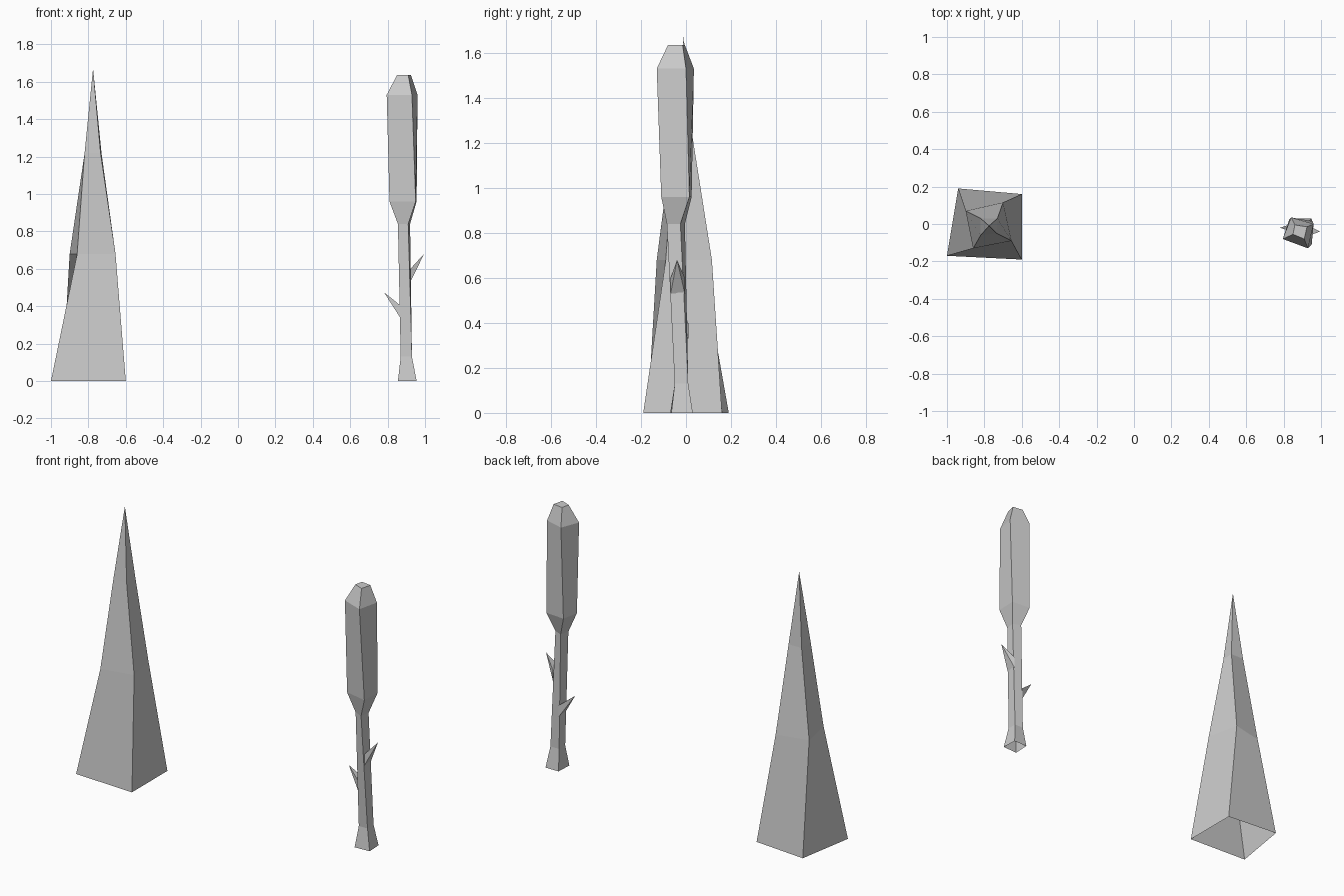
import bpy

if "Cube" in bpy.data.objects:
    bpy.data.objects.remove(bpy.data.objects["Cube"])


def loft(name, rings, tip=None, cap=False):
    """Join four-sided rings (z, corners) bottom to top; underside stays open."""
    verts = [(x, y, z) for z, ring in rings for x, y in ring]
    faces = []
    for r in range(len(rings) - 1):
        for i in range(4):
            j = (i + 1) % 4
            a = 4 * r
            faces.append((a + i, a + j, a + 4 + j, a + 4 + i))
    top = 4 * (len(rings) - 1)
    if tip:
        verts.append(tip)
        faces += [(top + i, top + (i + 1) % 4, len(verts) - 1) for i in range(4)]
    if cap:
        faces.append(tuple(range(top, top + 4)))
    return make(name, verts, faces)


def make(name, verts, faces):
    mesh = bpy.data.meshes.new(name)
    mesh.from_pydata(verts, [], faces)
    mesh.update()
    ob = bpy.data.objects.new(name, mesh)
    bpy.context.collection.objects.link(ob)
    return ob


def thorn(name, x, y0, y1, z0, z1, tip):
    """Four-sided thorn growing out of the stem side."""
    base = [(x, y0, z0), (x, y1, z0), (x, y1, z1), (x, y0, z1)]
    faces = [(0, 1, 4), (1, 2, 4), (2, 3, 4), (3, 0, 4)]
    if tip[0] < x:
        faces = [f[::-1] for f in faces]
    make(name, base + [tip], faces)


# Tall pointed spire
loft("spire", [
    (0.00, [(-1.00, -0.17), (-0.60, -0.19), (-0.60, 0.16), (-0.94, 0.19)]),
    (0.68, [(-0.86, -0.13), (-0.655, -0.09), (-0.70, 0.115), (-0.90, 0.07)]),
    (1.22, [(-0.82, -0.06), (-0.735, -0.05), (-0.73, 0.03), (-0.82, 0.03)]),
], tip=(-0.775, -0.01, 1.67))

# Slim stem with a thick twisted head
loft("stem_and_head", [
    (0.00, [(0.855, -0.07), (0.955, -0.065), (0.95, 0.03), (0.86, 0.03)]),
    (0.13, [(0.87, -0.05), (0.93, -0.05), (0.93, 0.01), (0.87, 0.01)]),
    (0.84, [(0.855, -0.06), (0.91, -0.085), (0.92, -0.025), (0.87, -0.005)]),
    (0.96, [(0.81, -0.08), (0.95, -0.11), (0.955, 0.015), (0.83, 0.025)]),
    (1.53, [(0.795, -0.08), (0.93, -0.13), (0.96, 0.0), (0.84, 0.035)]),
    (1.635, [(0.85, -0.055), (0.91, -0.08), (0.925, -0.015), (0.86, -0.005)]),
], cap=True)

# Two upturned thorns on opposite sides
thorn("left_thorn", 0.873, -0.05, 0.01, 0.33, 0.40, (0.78, -0.02, 0.475))
thorn("right_thorn", 0.922, -0.068, -0.005, 0.53, 0.60, (0.995, -0.04, 0.68))
